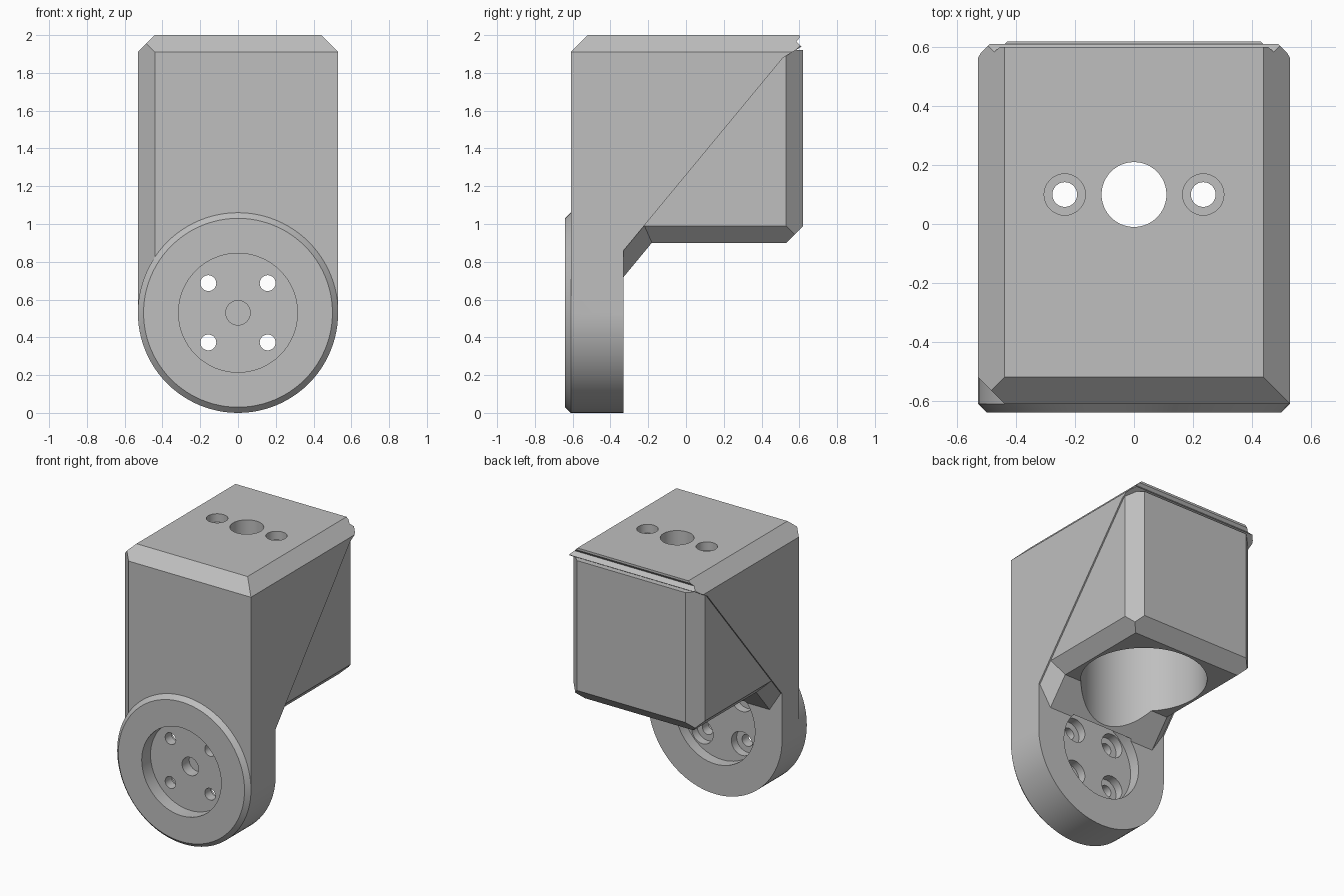
import bpy, bmesh, math
from mathutils import Vector, Matrix

cube = bpy.data.objects.get("Cube")
if cube:
    bpy.data.objects.remove(cube, do_unlink=True)

grey = bpy.data.materials.new("plain grey")
grey.use_nodes = True
GREY = (0.52, 0.52, 0.52, 1)
grey.diffuse_color = GREY
grey.node_tree.nodes["Principled BSDF"].inputs["Base Color"].default_value = GREY


def finish(bm, name):
    bmesh.ops.recalc_face_normals(bm, faces=bm.faces)
    mesh = bpy.data.meshes.new(name)
    bm.to_mesh(mesh)
    bm.free()
    mesh.materials.append(grey)
    ob = bpy.data.objects.new(name, mesh)
    bpy.context.collection.objects.link(ob)
    return ob


def block(name, lo, hi, planes=()):
    """Box from lo to hi, trimmed by planes given as (point, outward normal)."""
    lo, hi = Vector(lo), Vector(hi)
    bm = bmesh.new()
    bmesh.ops.create_cube(bm, size=1, matrix=Matrix.Translation((lo + hi) / 2)
                          @ Matrix.Diagonal((*(hi - lo), 1)))
    for point, normal in planes:
        geom = bm.verts[:] + bm.edges[:] + bm.faces[:]
        cut = bmesh.ops.bisect_plane(bm, geom=geom, dist=1e-5, plane_co=point,
                                     plane_no=normal, clear_outer=True)
        edges = [e for e in cut["geom_cut"] if isinstance(e, bmesh.types.BMEdge)]
        bmesh.ops.holes_fill(bm, edges=edges)
    return finish(bm, name)


def turned(name, profile, centre, axis="Z", segments=64):
    """Solid of revolution from (radius, height) rings along z or y."""
    bm = bmesh.new()
    rings = []
    for r, h in profile:
        ring = []
        for i in range(segments):
            a = math.tau * i / segments
            c, s = r * math.cos(a), r * math.sin(a)
            offset = (c, s, h) if axis == "Z" else (c, h, s)
            ring.append(bm.verts.new(Vector(centre) + Vector(offset)))
        rings.append(ring)
    for a, b in zip(rings, rings[1:]):
        for i in range(segments):
            j = (i + 1) % segments
            bm.faces.new((a[i], a[j], b[j], b[i]))
    bm.faces.new(rings[0])
    bm.faces.new(rings[-1])
    return finish(bm, name)


def combine(target, tool, operation):
    mod = target.modifiers.new(operation, "BOOLEAN")
    mod.operation, mod.object, mod.solver = operation, tool, "EXACT"
    bpy.context.view_layer.update()
    graph = bpy.context.evaluated_depsgraph_get()
    mesh = bpy.data.meshes.new_from_object(target.evaluated_get(graph))
    target.modifiers.clear()
    target.data = mesh
    bpy.data.objects.remove(tool, do_unlink=True)


W, INNER = 0.53, 0.52          # half widths of shell and recessed rear box
FRONT, REAR, PLATE = -0.61, 0.62, -0.33
C = 0.09                       # chamfer size
HUB = 0.53                     # hub height and radius
SLOPE = Vector((0, 1.04, -0.86)).normalized()

left_front = ((-W, FRONT + C, 0), (-1, -1, 0))
top_edges = [((s * W, 0, 2 - C), (s, 0, 1)) for s in (-1, 1)]
top_edges.append(((0, FRONT, 2 - C), (0, -1, 1)))

# Sloping shell and upright plate
body = block("motor_bracket", (-W, FRONT, 0.72), (W, 0.6, 2),
             top_edges + [left_front, ((0, PLATE, 0.86), SLOPE)])
plate = block("plate", (-W, FRONT, HUB), (W, PLATE, 1.2), [left_front])

# Cap with overhanging rear lip
cap = block("cap", (-W, FRONT, 1.86), (W, 0.64, 2), top_edges + [
    left_front,
    ((0, 0.55, 2), (0, 1, 1)),
    ((0, 0.64, 1.89), (0, 1.2, -1)),
    ((0, 0.53, 1.89), (0, 0.6, -1)),
    ((W, 0.57, 0), (1, 1, 0)), ((-W, 0.57, 0), (-1, 1, 0))])

# Rear box with chamfered bottom and back corners
sides = [((s * INNER, 0, 0.99), (s, 0, -1)) for s in (-1, 1)]
corners = [((s * INNER, REAR - C, 0), (s, 1, 0)) for s in (-1, 1)]
rear_box = block("rear_box", (-INNER, -0.4, 0.9), (INNER, REAR, 1.92),
                 sides + corners + [((0, REAR, 0.99), (0, 1, -1)),
                                    ((0, -0.18, 0.9), (0, -0.09, -0.04))])

# Brace below the slope
brace = block("brace", (-INNER, -0.45, 0.6), (INNER, 0.2, 1.5),
              [((0, PLATE, 0.72), SLOPE)] +
              [((s * INNER, PLATE, 0.86), SLOPE + Vector((s, 0, 0))) for s in (-1, 1)])

# Round hub with a bevelled front rim
hub = turned("hub", [(0.5, -0.64), (HUB, FRONT), (HUB, PLATE)], (0, 0, HUB), "Y", 96)

for part in (plate, rear_box, brace, cap, hub):
    combine(body, part, "UNION")

# Motor pocket, shaft hole and stepped screw holes in the top
holes = [turned("motor_pocket", [(0.41, 0.5), (0.41, 1.8)], (0, 0.1, 0), "Z", 96),
         turned("shaft_hole", [(0.11, 1.7), (0.11, 2.1)], (0, 0.1, 0))]
for x in (-0.235, 0.235):
    holes.append(turned("top_screw", [(0.042, 1.7), (0.042, 1.94), (0.07, 1.94), (0.07, 2.1)],
                        (x, 0.1, 0), "Z", 32))

# Hub recesses on both faces, blind centre hole and stepped screw holes
centre = (0, 0, HUB)
holes += [turned("front_recess", [(0.315, -0.8), (0.315, -0.54)], centre, "Y"),
          turned("back_recess", [(0.315, -0.41), (0.315, -0.32)], centre, "Y"),
          turned("centre_hole", [(0.065, -0.6), (0.065, -0.46)], centre, "Y", 32)]
for sx in (-1, 1):
    for sz in (-1, 1):
        holes.append(turned("hub_screw", [(0.042, -0.6), (0.042, -0.47), (0.085, -0.47),
                                          (0.085, -0.35)],
                            (sx * 0.157, 0, HUB + sz * 0.157), "Y", 32))
for hole in holes:
    combine(body, hole, "DIFFERENCE")

bpy.ops.object.select_all(action="DESELECT")
body.select_set(True)
bpy.context.view_layer.objects.active = body
bpy.ops.object.shade_smooth_by_angle(angle=math.radians(25))
